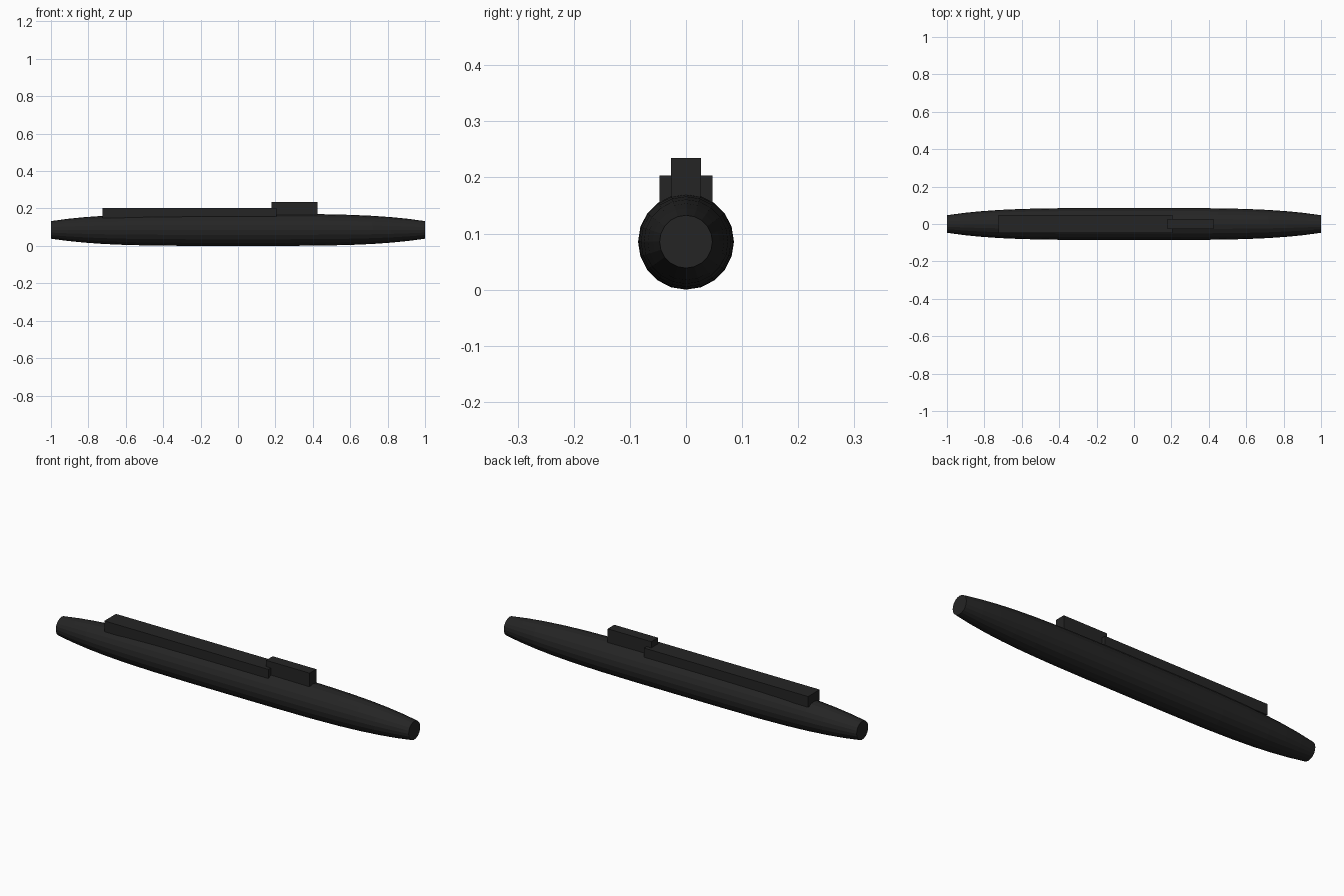
import bpy, bmesh, math

cube = bpy.data.objects.get("Cube")
if cube:
    bpy.data.objects.remove(cube, do_unlink=True)

# Single dark finish
black = bpy.data.materials.new("hull_black")
black.use_nodes = True
colour = (0.018, 0.018, 0.018, 1)
black.diffuse_color = colour
black.node_tree.nodes["Principled BSDF"].inputs["Base Color"].default_value = colour


def add_object(name, bm):
    bmesh.ops.recalc_face_normals(bm, faces=bm.faces)
    mesh = bpy.data.meshes.new(name)
    bm.to_mesh(mesh)
    bm.free()
    mesh.materials.append(black)
    obj = bpy.data.objects.new(name, mesh)
    bpy.context.collection.objects.link(obj)
    return obj


def box(name, x, y, z):
    bm = bmesh.new()
    bmesh.ops.create_cube(bm, size=1)
    for v in bm.verts:
        for axis, (low, high) in enumerate((x, y, z)):
            v.co[axis] = high if v.co[axis] > 0 else low
    return add_object(name, bm)


# Hull: tapered rings along x, closed by flat ends
SIDES, RADIUS, AXIS_Z = 20, 0.0855, 0.0855
half = [0, 0.25, 0.45, 0.6, 0.72, 0.82, 0.91, 1]
stations = [-x for x in reversed(half[1:])] + half
bm = bmesh.new()
rings = []
for x in stations:
    r = RADIUS * (1 - 0.45 * x ** 4)
    angles = [math.tau * i / SIDES for i in range(SIDES)]
    rings.append([bm.verts.new((x, r * math.cos(a), AXIS_Z + r * math.sin(a)))
                  for a in angles])
for a, b in zip(rings, rings[1:]):
    for i in range(SIDES):
        j = (i + 1) % SIDES
        bm.faces.new((a[i], a[j], b[j], b[i]))
bm.faces.new(rings[0])
bm.faces.new(rings[-1])
add_object("hull", bm)

# Long raised deck casing and the narrower tower at its forward end
box("deck_casing", (-0.725, 0.205), (-0.047, 0.047), (0.148, 0.203))
box("tower", (0.178, 0.425), (-0.027, 0.027), (0.148, 0.235))
